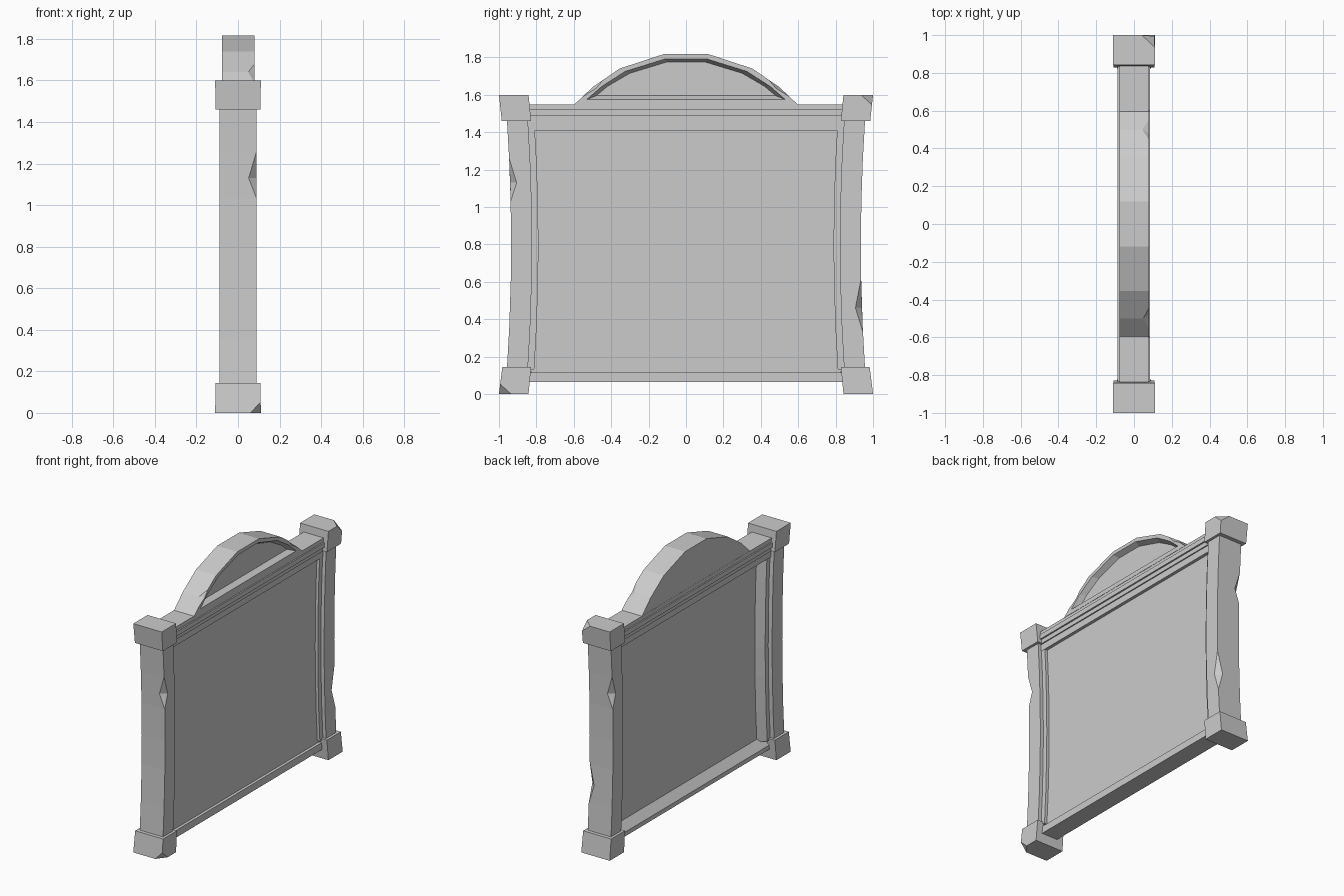
import bpy
import bmesh
from mathutils import Vector

if "Cube" in bpy.data.objects:
    bpy.data.objects.remove(bpy.data.objects["Cube"], do_unlink=True)

stone = bpy.data.materials.new("grey stone")
stone.use_nodes = True
GREY = (0.6, 0.6, 0.6, 1)
stone.diffuse_color = GREY
stone.node_tree.nodes["Principled BSDF"].inputs["Base Color"].default_value = GREY


def finish(name, bm):
    bmesh.ops.recalc_face_normals(bm, faces=bm.faces)
    mesh = bpy.data.meshes.new(name)
    bm.to_mesh(mesh)
    bm.free()
    mesh.materials.append(stone)
    obj = bpy.data.objects.new(name, mesh)
    bpy.context.scene.collection.objects.link(obj)
    return obj


def loft(name, rings):
    """Skin a list of equal rings and cap both ends."""
    bm = bmesh.new()
    rows = [[bm.verts.new(p) for p in ring] for ring in rings]
    n = len(rows[0])
    for a, b in zip(rows, rows[1:]):
        for i in range(n):
            j = (i + 1) % n
            bm.faces.new((a[i], a[j], b[j], b[i]))
    bm.faces.new(rows[0])
    bm.faces.new(rows[-1])
    return finish(name, bm)


def slab(z, x0, x1, y0, y1):
    return [(x0, y0, z), (x1, y0, z), (x1, y1, z), (x0, y1, z)]


def rail(name, profile, y):
    """Sweep an (x, z) profile across the width."""
    return loft(name, [[(x, e, z) for x, z in profile] for e in (-y, y)])


def chip(target, points):
    """Knock a chip out of an edge or corner with a convex cutter."""
    bm = bmesh.new()
    for p in points:
        bm.verts.new(p)
    bmesh.ops.convex_hull(bm, input=bm.verts)
    cutter = finish(target.name + "_cutter", bm)
    cutter.hide_render = True
    mod = target.modifiers.new("chip", 'BOOLEAN')
    mod.operation = 'DIFFERENCE'
    mod.solver = 'EXACT'
    mod.object = cutter
    bpy.context.view_layer.update()
    deps = bpy.context.evaluated_depsgraph_get()
    cut = bpy.data.meshes.new_from_object(target.evaluated_get(deps))
    target.modifiers.clear()
    target.data = cut
    bpy.data.objects.remove(cutter, do_unlink=True)


def bow(z):
    """Inward sag of the uprights, strongest at mid height."""
    t = (z - 0.8) / 0.66
    return 0.022 * (1 - t * t)


LEVELS = (0.13, 0.35, 0.6, 0.8, 1.03, 1.25, 1.47)
# Trim section: square step towards +x, sloping side towards -x
TRIM = [(-0.06, 0.86), (0.065, 0.86), (0.065, 0.811), (0.02, 0.811),
        (0.02, 0.765), (-0.012, 0.765), (-0.06, 0.811)]

# Posts, inner trims and end blocks on both sides
parts = {}
for side, s in (("near", -1), ("far", 1)):
    parts[side + "_post"] = loft(side + "_post", [
        slab(z, -0.09, 0.09, s * (0.845 - bow(z)), s * (0.957 - bow(z))) for z in LEVELS])
    loft(side + "_trim", [[(x, s * (y - bow(z)), z) for x, y in TRIM] for z in LEVELS])
    parts[side + "_cap"] = loft(side + "_cap", [
        slab(1.46, -0.108, 0.108, s * 0.828, s * 0.985),
        slab(1.6, -0.11, 0.11, s * 0.842, s * 1.0)])
    parts[side + "_foot"] = loft(side + "_foot", [
        slab(0, -0.11, 0.11, s * 0.842, s * 1.0),
        slab(0.145, -0.108, 0.108, s * 0.828, s * 0.982)])

# Panel, and a bottom rail that slopes back to it on the -x side
loft("panel", [slab(z, -0.012, 0.045, -0.83, 0.83) for z in (0.08, 1.45)])
rail("bottom_rail", [(-0.06, 0.065), (0.065, 0.065), (0.065, 0.115), (0.02, 0.115),
                     (0.02, 0.15), (-0.012, 0.15), (-0.06, 0.095)], 0.845)

# Stepped cornice
half = [(0.067, 1.41), (0.067, 1.457), (0.075, 1.457), (0.075, 1.487),
        (0.086, 1.487), (0.086, 1.52), (0.077, 1.52), (0.077, 1.548)]
rail("cornice", half + [(-x - 0.001, z) for x, z in reversed(half)], 0.85)


# Arched crest with a sunk field on its +x face
def arch(pts, x):
    return [(x, -y, z) for y, z in pts] + [(x, y, z) for y, z in reversed(pts)]


outer = [(0.6, 1.545), (0.5, 1.64), (0.355, 1.74), (0.12, 1.817)]
lip = [(0.53, 1.575), (0.45, 1.645), (0.325, 1.725), (0.11, 1.792)]
field = [(0.48, 1.595), (0.42, 1.645), (0.3, 1.715), (0.1, 1.776)]
crest = loft("crest", [arch(outer, -0.077), arch(outer, 0.079),
                       arch(lip, 0.079), arch(field, 0.042)])


# Chipped post edges: two ends on the edge, two inner points, one outside
def edge_chip(post, s, x, mid, low, high):
    inward = -0.04 if x > 0 else 0.04
    y = s * (0.957 - bow(mid))
    chip(parts[post], [(x, s * (0.957 - bow(low)), low), (x, s * (0.957 - bow(high)), high),
                       (x + inward, y, mid), (x, y - s * 0.035, mid),
                       (x - inward, y + s * 0.04, mid)])


edge_chip("near_post", -1, 0.09, 1.13, 1.03, 1.26)
edge_chip("far_post", 1, 0.09, 0.46, 0.33, 0.62)
edge_chip("far_post", 1, -0.09, 1.13, 1.03, 1.26)


# Chipped block corners
def corner_chip(name, y, z, depth):
    corner = Vector((0.11, y, z))
    s = 1 if y > 0 else -1
    up = 1 if z > 1 else -1
    cuts = [corner - Vector(v) for v in ((depth, 0, 0), (0, s * 0.065, 0), (0, 0, up * 0.06))]
    chip(parts[name], cuts + [corner + Vector((0.03, s * 0.03, up * 0.03))])


corner_chip("far_cap", 1.0, 1.6, 0.068)
corner_chip("near_foot", -1.0, 0, 0.05)

# Chipped crest rim
for s, depth in ((1, 0.035), (-1, 0.03)):
    chip(crest, [(0.079, s * 0.445, 1.678), (0.079, s * 0.555, 1.588), (0.079, s * 0.48, 1.635),
                 (0.079 - depth, s * 0.5, 1.64), (0.11, s * 0.53, 1.67)])
